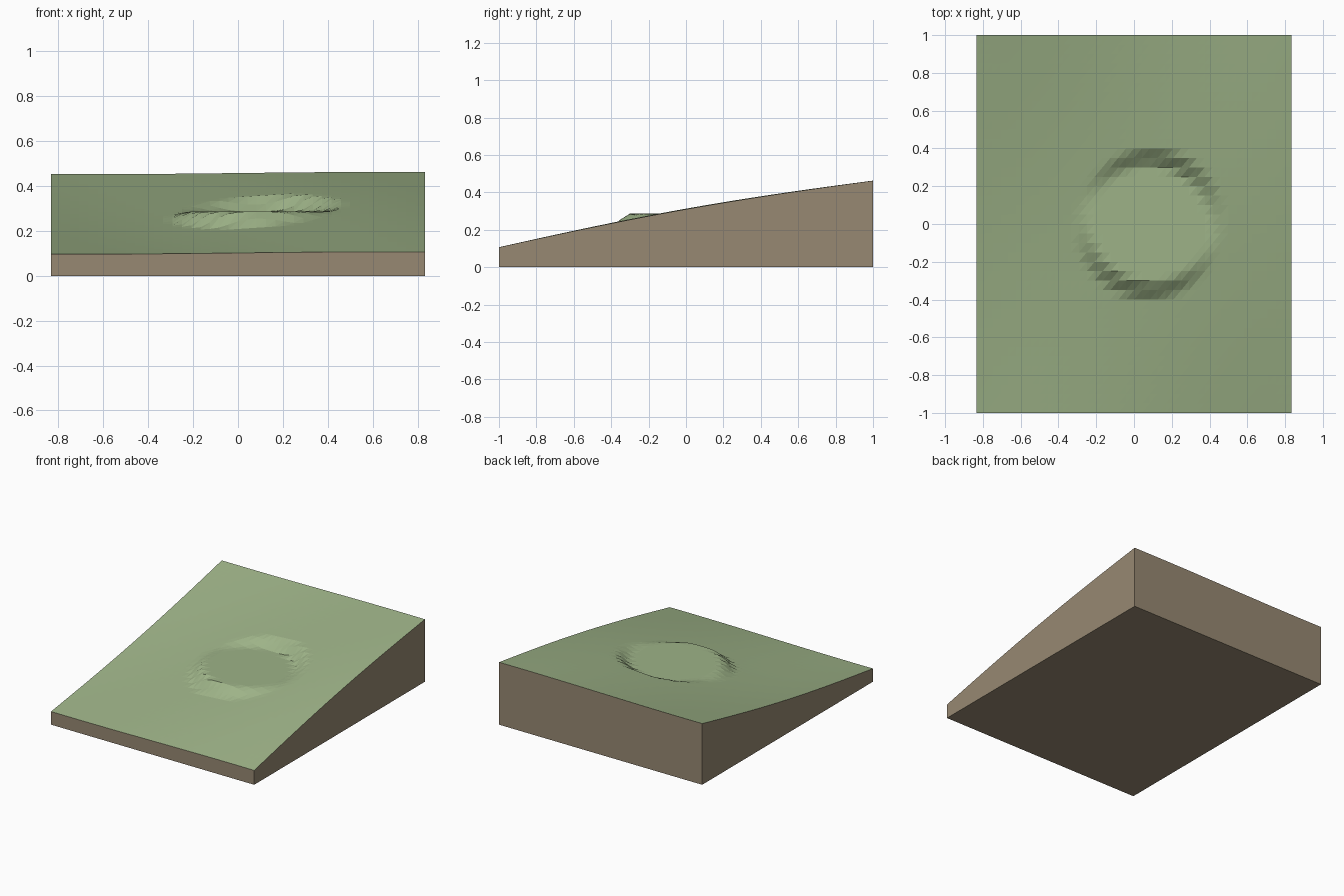
import bpy
import bmesh
import math

if "Cube" in bpy.data.objects:
    bpy.data.objects.remove(bpy.data.objects["Cube"])

HALF_X, HALF_Y = 0.833, 1.0
NX, NY = 40, 40
PAD_X, PAD_Y, PAD_INNER, PAD_OUTER = 0.083, 0.0, 0.3, 0.4


def material(name, color):
    m = bpy.data.materials.new(name)
    m.diffuse_color = (*color, 1.0)
    m.use_nodes = True
    m.node_tree.nodes["Principled BSDF"].inputs["Base Color"].default_value = m.diffuse_color
    return m


def natural_height(x, y):
    # even slope with a gentle rise on the right and a dip on the left
    return 0.28 + 0.178 * y + 0.033 * math.sin(2.4 * x) * math.cos(1.42 * y)


def height(x, y):
    # level circular pad blended into the slope
    r = math.hypot(x - PAD_X, y - PAD_Y)
    t = min(max((r - PAD_INNER) / (PAD_OUTER - PAD_INNER), 0.0), 1.0)
    t = t * t * (3 - 2 * t)
    pad = natural_height(PAD_X, PAD_Y)
    return pad + (natural_height(x, y) - pad) * t


def finish(bm, name, mat):
    bmesh.ops.recalc_face_normals(bm, faces=bm.faces)
    mesh = bpy.data.meshes.new(name)
    bm.to_mesh(mesh)
    bm.free()
    mesh.materials.append(mat)
    obj = bpy.data.objects.new(name, mesh)
    bpy.context.collection.objects.link(obj)
    return obj


grass = material("grass green", (0.34, 0.45, 0.245))
earth = material("earth brown", (0.31, 0.25, 0.17))

xs = [-HALF_X + 2 * HALF_X * i / NX for i in range(NX + 1)]
ys = [-HALF_Y + 2 * HALF_Y * j / NY for j in range(NY + 1)]

# grass surface: triangulated height grid
bm = bmesh.new()
grid = [[bm.verts.new((x, y, height(x, y))) for x in xs] for y in ys]
for j in range(NY):
    for i in range(NX):
        a, b = grid[j][i], grid[j][i + 1]
        c, d = grid[j + 1][i + 1], grid[j + 1][i]
        bm.faces.new((a, b, c))
        bm.faces.new((a, c, d))
finish(bm, "grass_surface", grass)

# earth block: skirt around the border and a flat underside
border = ([(x, -HALF_Y) for x in xs[:-1]] + [(HALF_X, y) for y in ys[:-1]]
          + [(x, HALF_Y) for x in xs[:0:-1]] + [(-HALF_X, y) for y in ys[:0:-1]])
bm = bmesh.new()
top = [bm.verts.new((x, y, height(x, y))) for x, y in border]
low = [bm.verts.new((x, y, 0.0)) for x, y in border]
n = len(border)
for k in range(n):
    m = (k + 1) % n
    bm.faces.new((low[k], low[m], top[m], top[k]))
bm.faces.new(low[::-1])
block = finish(bm, "earth_block", earth)
# the open shell must face outward
if block.data.polygons[-1].normal.z > 0:
    block.data.flip_normals()
